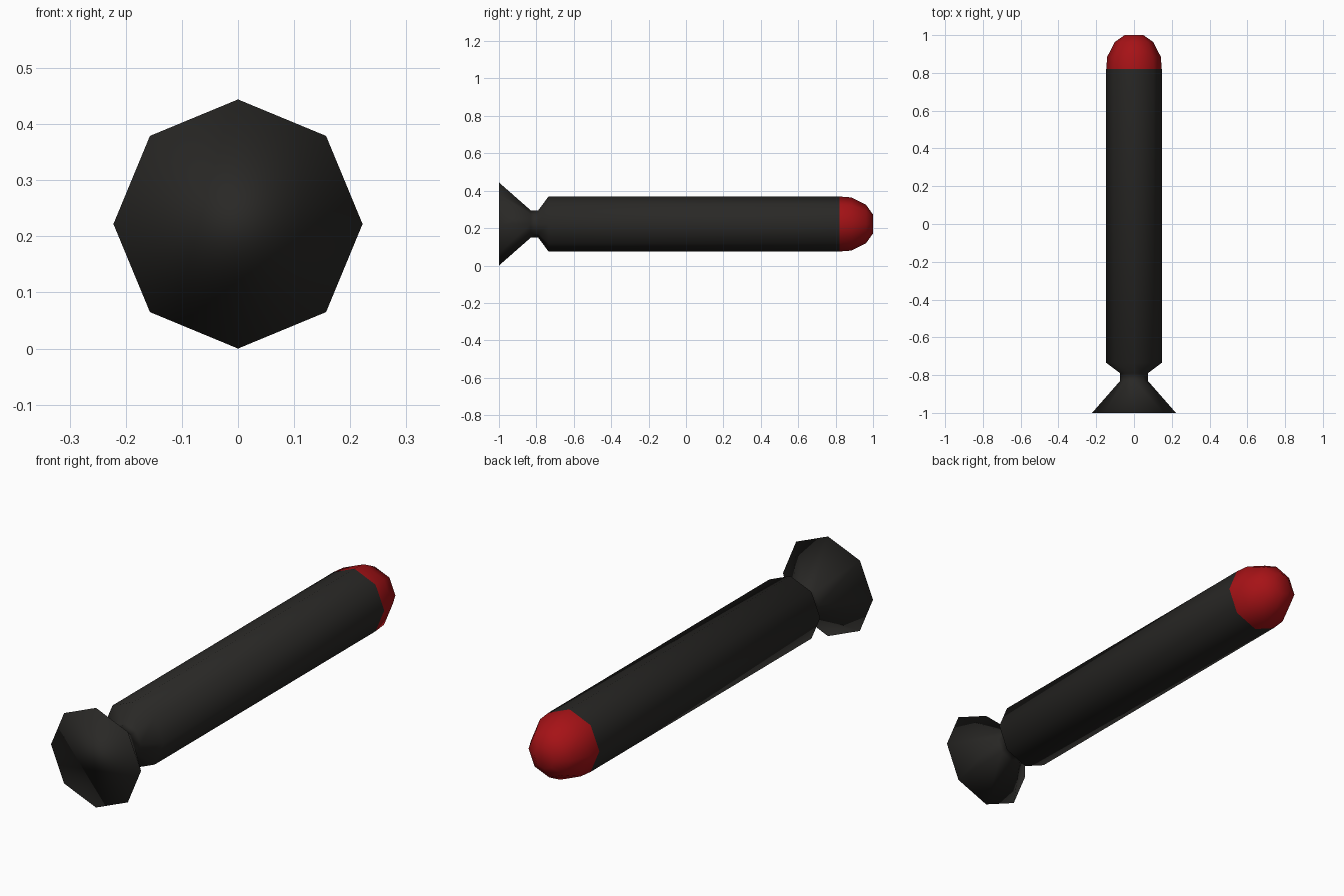
import bpy, bmesh
from math import cos, sin, tau

if "Cube" in bpy.data.objects:
    bpy.data.objects.remove(bpy.data.objects["Cube"])

SIDES = 8
AXIS_Z = 0.222


def material(name, rgb):
    m = bpy.data.materials.new(name)
    m.diffuse_color = (*rgb, 1)
    m.use_nodes = True
    m.node_tree.nodes["Principled BSDF"].inputs["Base Color"].default_value = m.diffuse_color
    return m


def lathe(name, profile, mat, cap_start=False, cap_end=False):
    """Revolve (y, radius) points around the long axis."""
    bm = bmesh.new()
    rings = [[bm.verts.new((r * cos(tau * i / SIDES), y, AXIS_Z + r * sin(tau * i / SIDES)))
              for i in range(SIDES)] for y, r in profile]
    for a, b in zip(rings, rings[1:]):
        for i in range(SIDES):
            j = (i + 1) % SIDES
            bm.faces.new((a[i], b[i], b[j], a[j]))
    if cap_start:
        bm.faces.new(rings[0])
    if cap_end:
        bm.faces.new(rings[-1][::-1])
    for f in bm.faces:
        f.smooth = True
    mesh = bpy.data.meshes.new(name)
    bm.to_mesh(mesh)
    bm.free()
    mesh.materials.append(mat)
    ob = bpy.data.objects.new(name, mesh)
    bpy.context.collection.objects.link(ob)
    return ob


black = material("casing_black", (0.022, 0.021, 0.019))
red = material("nose_red", (0.38, 0.006, 0.008))

# Flared nozzle, narrow neck and straight casing
lathe("casing", [(-1.0, 0.222), (-0.83, 0.073), (-0.79, 0.073),
                 (-0.735, 0.147), (0.82, 0.147)], black, cap_start=True)

# Rounded nose with a small flat tip
lathe("nose", [(0.82, 0.147), (0.885, 0.142), (0.963, 0.102), (1.0, 0.05)],
      red, cap_end=True)
